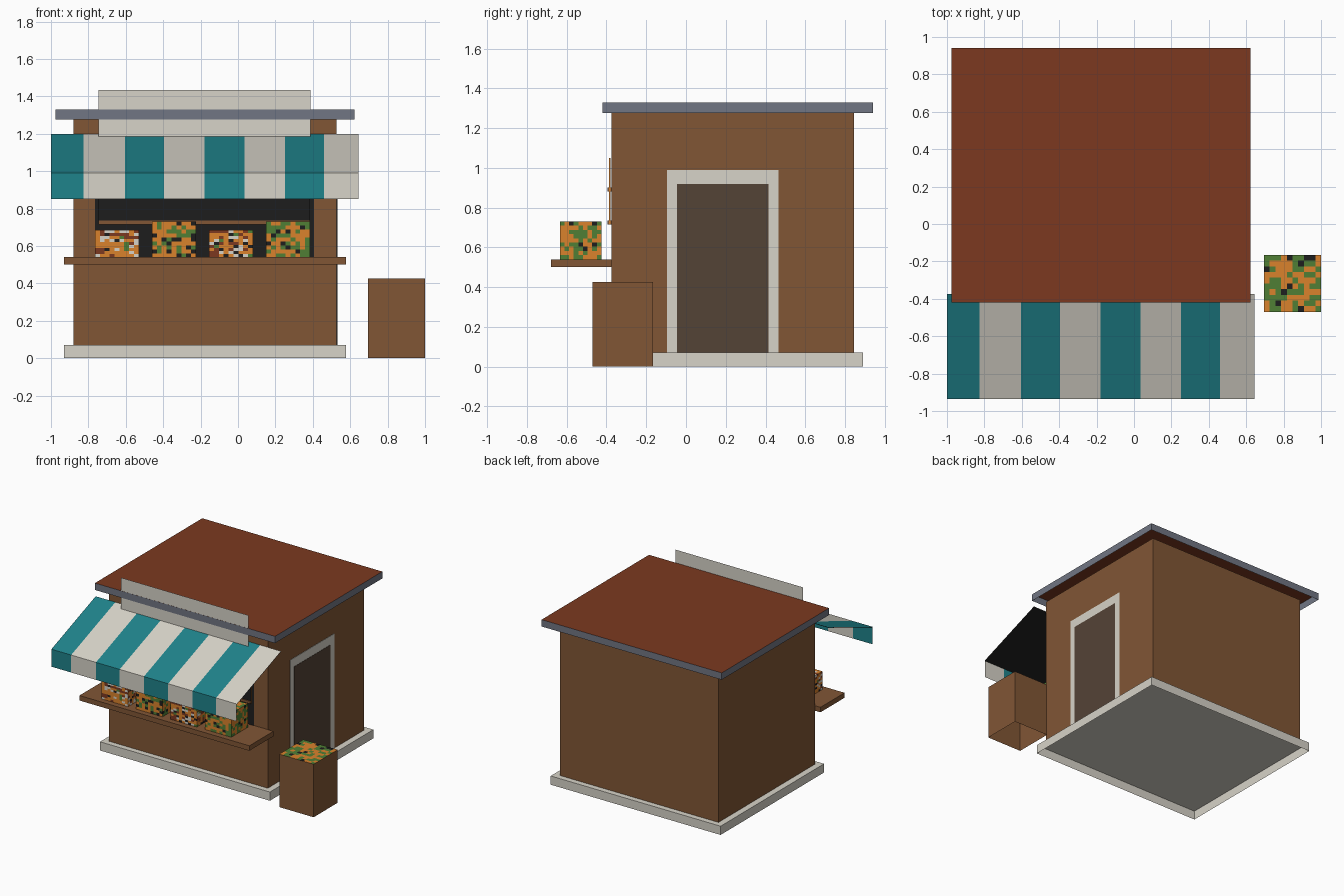
import bpy, bmesh, random
from mathutils import Vector

if "Cube" in bpy.data.objects:
    bpy.data.objects.remove(bpy.data.objects["Cube"])

random.seed(4)


def material(name, rgb):
    m = bpy.data.materials.new(name)
    lin = [(c / 255 / 12.92 if c < 11 else ((c / 255 + 0.055) / 1.055) ** 2.4) for c in rgb]
    m.diffuse_color = (*lin, 1)
    m.use_nodes = True
    m.node_tree.nodes["Principled BSDF"].inputs["Base Color"].default_value = m.diffuse_color
    return m


WOOD = material("wood", (129, 86, 53))
CREAM = material("cream", (215, 211, 200))
TEAL = material("teal", (31, 131, 139))
ROOF = material("roof_red", (124, 57, 32))
TRIM = material("roof_trim_grey", (113, 118, 131))
DARK = material("dark_opening", (29, 29, 29))
DOOR = material("door_brown", (84, 67, 54))
ORANGE = material("orange_produce", (218, 130, 44))
GREEN = material("green_produce", (80, 126, 53))


def finish(name, bm, mats, rule=None):
    """Turn a bmesh into an object, colouring faces by a rule."""
    bm.normal_update()
    if rule:
        for f in bm.faces:
            f.material_index = rule(f)
    me = bpy.data.meshes.new(name)
    bm.to_mesh(me)
    bm.free()
    for m in mats:
        me.materials.append(m)
    ob = bpy.data.objects.new(name, me)
    bpy.context.collection.objects.link(ob)
    return ob


def box(name, x, y, z, mats, rule=None, cells=1, top=True, bottom=True):
    """Box from ranges; top or bottom may be left open."""
    bm = bmesh.new()
    bmesh.ops.create_cube(bm, size=1)
    if cells > 1:
        bmesh.ops.subdivide_edges(bm, edges=bm.edges[:], cuts=cells - 1, use_grid_fill=True)
    for v in bm.verts:
        v.co = Vector([a + (b - a) * (c + 0.5) for (a, b), c in zip((x, y, z), v.co)])
    bm.normal_update()
    gone = [f for f in bm.faces if (f.normal.z > 0.9 and not top)
            or (f.normal.z < -0.9 and not bottom)]
    bmesh.ops.delete(bm, geom=gone, context='FACES')
    return finish(name, bm, mats, rule)


def strip(name, xs, profile, mats, rule=None):
    """Sheet made by sweeping a (y, z) profile along the x positions."""
    bm = bmesh.new()
    rows = [[bm.verts.new((x, y, z)) for y, z in profile] for x in xs]
    for a, b in zip(rows, rows[1:]):
        for i in range(len(profile) - 1):
            bm.faces.new((a[i], a[i + 1], b[i + 1], b[i]))
    return finish(name, bm, mats, rule)


# Plinth (hollow underneath) and walls
box("plinth", (-0.93, 0.577), (-0.42, 0.89), (0, 0.07), [CREAM], bottom=False)
box("walls", (-0.88, 0.527), (-0.375, 0.845), (0.07, 1.28), [WOOD], top=False, bottom=False)

# Flat roof: red sheet with a grey skirt, open below
box("roof", (-0.975, 0.622), (-0.42, 0.94), (1.275, 1.33), [ROOF, TRIM],
    lambda f: int(abs(f.normal.z) < 0.5), bottom=False)

# Sign board, a thin sheet just at the roof edge
strip("sign_board", (-0.745, 0.387), [(-0.419, 1.435), (-0.419, 1.185)], [CREAM])

# Serving opening, shelves and counter
strip("serving_opening", (-0.765, 0.407), [(-0.378, 1.05), (-0.378, 0.54)], [DARK])
box("shelf_back", (-0.745, 0.385), (-0.387, -0.379), (0.715, 1.05), [DARK, ORANGE],
    lambda f: int(f.normal.y > -0.5))
for i, z in enumerate((0.715, 0.88)):
    box(f"shelf_{i + 1}", (-0.745, 0.385), (-0.395, -0.375), (z, z + 0.02), [WOOD])
box("counter", (-0.93, 0.577), (-0.68, -0.375), (0.50, 0.54), [WOOD])

# Door on the right side
box("door_frame", (0.527, 0.530), (-0.095, 0.465), (0.07, 0.99), [CREAM])
box("door", (0.528, 0.532), (-0.045, 0.415), (0.07, 0.92), [DOOR])

# Striped awning with hanging valance, dark lining below
stripes = [-1, -0.825, -0.605, -0.395, -0.18, 0.035, 0.25, 0.46, 0.643]


def stripe_rule(f):
    x = f.calc_center_median().x
    return sum(x > s for s in stripes[1:-1]) % 2


strip("awning", stripes, [(-0.375, 1.2), (-0.935, 0.99), (-0.935, 0.85)],
      [TEAL, CREAM], stripe_rule)
strip("awning_lining", (-1, 0.643), [(-0.375, 1.196), (-0.934, 0.986)], [DARK])

# Produce: speckled boxes on the counter
MIX = [ORANGE, GREEN, DARK, ROOF, CREAM]
LEAFY = (50, 38, 12, 0, 0)
FRUIT = (45, 7, 10, 23, 15)


def speckle(weights):
    return lambda f: random.choices(range(5), weights)[0]


for i, x in enumerate((-0.765, -0.46, -0.155, 0.15)):
    tall = i % 2
    box(f"produce_crate_{i + 1}", (x, x + 0.235), (-0.635, -0.425),
        (0.54, 0.73 if tall else 0.685), MIX, speckle(LEAFY if tall else FRUIT),
        cells=9, bottom=False)

# Standing bin with produce on top, open underneath
box("bin", (0.695, 1.0), (-0.47, -0.165), (0, 0.425), [WOOD], top=False, bottom=False)
bm = bmesh.new()
bmesh.ops.create_grid(bm, x_segments=10, y_segments=10, size=0.1525)
bmesh.ops.translate(bm, verts=bm.verts, vec=(0.8475, -0.3175, 0.425))
finish("bin_produce", bm, MIX, speckle((50, 42, 8, 0, 0)))
